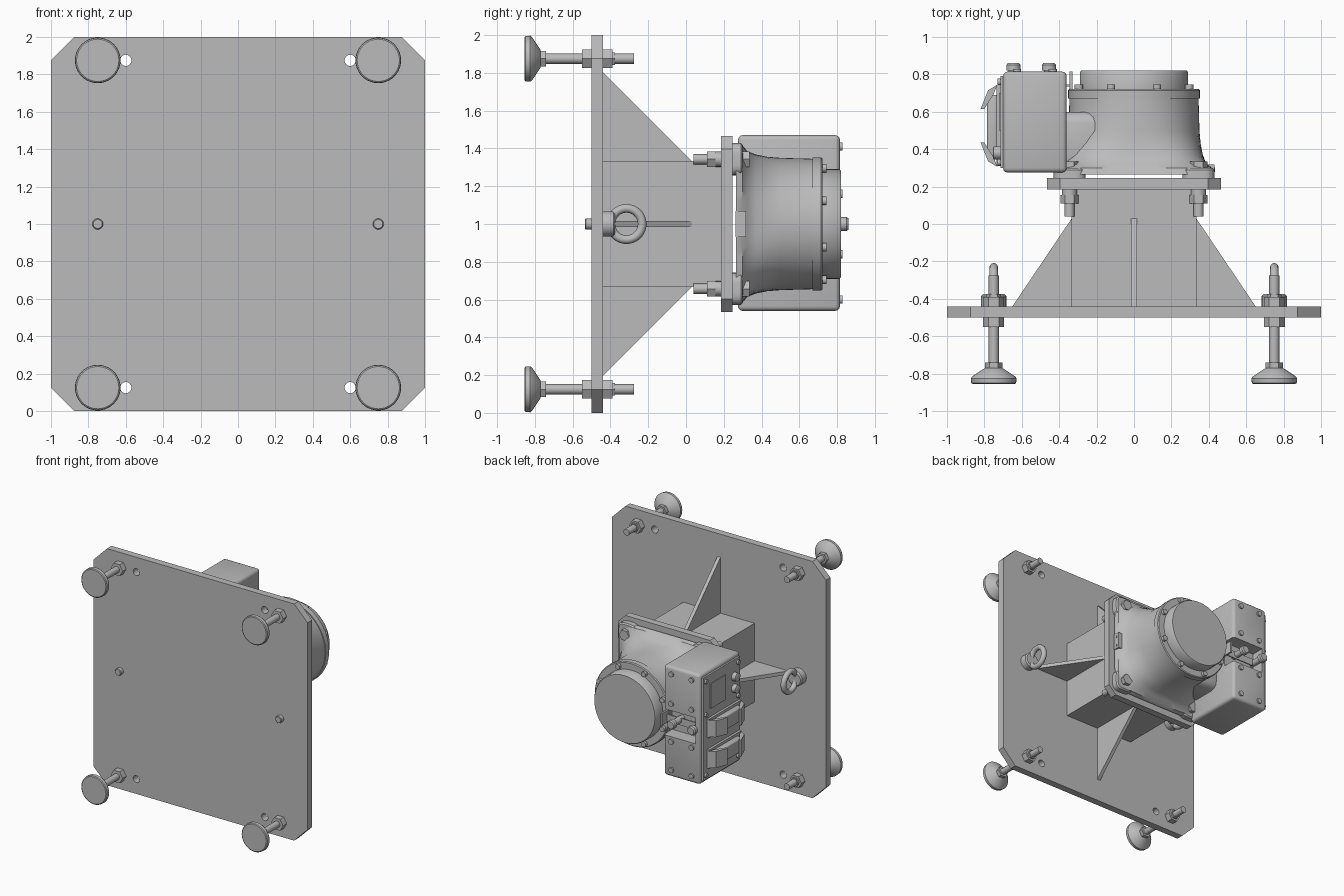
import bpy, bmesh, math
from mathutils import Vector

if "Cube" in bpy.data.objects:
    bpy.data.objects.remove(bpy.data.objects["Cube"], do_unlink=True)

grey = bpy.data.materials.new("plain_grey")
grey.use_nodes = True
grey.diffuse_color = (0.5, 0.5, 0.5, 1)
grey.node_tree.nodes["Principled BSDF"].inputs["Base Color"].default_value = (0.5, 0.5, 0.5, 1)


def finish(name, bm, smooth=True):
    bmesh.ops.recalc_face_normals(bm, faces=bm.faces)
    mesh = bpy.data.meshes.new(name)
    bm.to_mesh(mesh)
    bm.free()
    mesh.materials.append(grey)
    obj = bpy.data.objects.new(name, mesh)
    bpy.context.collection.objects.link(obj)
    bpy.ops.object.select_all(action='DESELECT')
    obj.select_set(True)
    bpy.context.view_layer.objects.active = obj
    if smooth:
        bpy.ops.object.shade_smooth_by_angle(angle=math.radians(35))
    return obj


def loft(name, rings, x=0, z=0, segs=32, axis='y', y=0):
    """Closed solid from (position, radius, squareness) rings along an axis."""
    bm = bmesh.new()
    loops = []
    for pos, radius, *power in rings:
        n = power[0] if power else 2
        loop = []
        for i in range(segs):
            a = math.tau * i / segs
            c, s = math.cos(a), math.sin(a)
            r = radius / (abs(c) ** n + abs(s) ** n) ** (1 / n)
            co = (x + r * c, pos, z + r * s) if axis == 'y' else (pos, y + r * c, z + r * s)
            loop.append(bm.verts.new(co))
        loops.append(loop)
    for a, b in zip(loops, loops[1:]):
        for i in range(segs):
            j = (i + 1) % segs
            bm.faces.new((a[i], a[j], b[j], b[i]))
    bm.faces.new(loops[0])
    bm.faces.new(loops[-1])
    return finish(name, bm)


def prism(name, pts, depth):
    """Extrude a flat polygon of 3D points by the depth vector."""
    bm = bmesh.new()
    face = bm.faces.new([bm.verts.new(p) for p in pts])
    ext = bmesh.ops.extrude_face_region(bm, geom=[face])
    bmesh.ops.translate(bm, vec=Vector(depth), verts=[v for v in ext["geom"] if isinstance(v, bmesh.types.BMVert)])
    return finish(name, bm, False)


def box(name, xr, yr, zr, bevel=0):
    pts = [(xr[0], yr[0], zr[0]), (xr[1], yr[0], zr[0]), (xr[1], yr[0], zr[1]), (xr[0], yr[0], zr[1])]
    obj = prism(name, pts, (0, yr[1] - yr[0], 0))
    if bevel:
        mod = obj.modifiers.new("rounding", 'BEVEL')
        mod.width, mod.segments = bevel, 3
        bpy.ops.object.modifier_apply(modifier=mod.name)
        bpy.ops.object.shade_smooth_by_angle(angle=math.radians(35))
    return obj


def cut(target, cutter):
    mod = target.modifiers.new("cut", 'BOOLEAN')
    mod.operation, mod.solver, mod.object = 'DIFFERENCE', 'EXACT', cutter
    bpy.context.view_layer.objects.active = target
    bpy.ops.object.modifier_apply(modifier=mod.name)
    bpy.data.objects.remove(cutter, do_unlink=True)


def chamfered(name, half, c, y0, y1):
    h, k = half, half - c
    pts = [(-k, -h), (k, -h), (h, -k), (h, k), (k, h), (-k, h), (-h, k), (-h, -k)]
    return prism(name, [(x, y0, 1 + z) for x, z in pts], (0, y1 - y0, 0))


corners = [(sx, sz) for sx in (-1, 1) for sz in (-1, 1)]

# Mounting plate with four holes
plate = chamfered("mounting_plate", 1, 0.125, -0.5, -0.44)
for sx, sz in corners:
    cut(plate, loft("hole_cutter", [(-0.6, 0.03), (-0.3, 0.03)], sx * 0.6, 1 + sz * 0.875, 24))

# Levelling feet: pad, threaded rod and nuts
for sx, sz in corners:
    x, z = sx * 0.75, 1 + sz * 0.875
    loft("foot_pad", [(-0.855, 0.113), (-0.85, 0.12), (-0.825, 0.122), (-0.815, 0.115),
                      (-0.775, 0.055), (-0.77, 0.045)], x, z, 40)
    loft("foot_rod", [(-0.78, 0.027), (-0.275, 0.027)], x, z, 20)
    for a, b, r in ((-0.775, -0.74, 0.047), (-0.55, -0.5, 0.056), (-0.44, -0.39, 0.056)):
        loft("foot_nut", [(a, r), (b, r)], x, z, 6)
    loft("foot_lock_collar", [(-0.41, 0.038), (-0.375, 0.038)], x, z, 6)

# Lifting eyes on both sides
for sx in (-1, 1):
    x = sx * 0.75
    loft("eye_base", [(-0.44, 0.067), (-0.385, 0.067), (-0.375, 0.057)], x, 1)
    loft("eye_bolt_tip", [(-0.535, 0.024), (-0.53, 0.029), (-0.49, 0.029)], x, 1, 20)
    bpy.ops.mesh.primitive_torus_add(location=(x, -0.315, 1), rotation=(0, math.pi / 2, 0), major_segments=36,
                                     minor_segments=12, major_radius=0.083, minor_radius=0.023)
    ring = bpy.context.object
    ring.name = "lifting_eye"
    ring.data.materials.append(grey)
    bpy.ops.object.shade_smooth_by_angle(angle=math.radians(35))

# Pedestal column, gussets and adapter plate
box("pedestal_column", (-0.333, 0.333), (-0.45, 0.19), (0.667, 1.333))
for s in (-1, 1):
    prism("side_gusset", [(s * 0.32, -0.44, 0.985), (s * 0.65, -0.44, 0.985), (s * 0.333, 0.03, 0.985),
                          (s * 0.32, 0.03, 0.985)], (0, 0, 0.03))
    prism("upright_gusset", [(-0.015, -0.44, 1 + s * 0.32), (-0.015, -0.44, 1 + s * 0.805),
                             (-0.015, 0.03, 1 + s * 0.333), (-0.015, 0.03, 1 + s * 0.32)], (0.03, 0, 0))
chamfered("adapter_plate", 0.466, 0.07, 0.185, 0.245)

# Corner pads and bolts
for sx, sz in corners:
    x, z = sx * 0.345, 1 + sz * 0.343
    loft("base_pad", [(0.24, 0.085, 4), (0.29, 0.085, 4), (0.3, 0.075, 4)], x, z)
    loft("bolt_shank", [(0.04, 0.027), (0.3, 0.027)], x, z, 20)
    loft("bolt_nut", [(0.11, 0.047), (0.155, 0.047)], x, z, 6)
    loft("bolt_washer", [(0.155, 0.04), (0.185, 0.04)], x, z, 20)
    loft("bolt_head", [(0.295, 0.047), (0.335, 0.047)], x, z, 6)

# Drive housing: square foot flaring into a round barrel, ring and cap
loft("drive_housing", [(0.265, 0.425, 8), (0.3, 0.415, 7), (0.325, 0.385, 4.5), (0.37, 0.368, 3.2),
                       (0.43, 0.356, 2.5), (0.5, 0.35), (0.675, 0.345)], 0, 1, 64)
loft("housing_ring", [(0.67, 0.352), (0.715, 0.352), (0.722, 0.345)], 0, 1, 64)
loft("end_cap", [(0.71, 0.29), (0.81, 0.29), (0.82, 0.283)], 0, 1, 64)
for i in range(8):
    a = math.tau * (i + 0.5) / 8
    loft("ring_screw", [(0.67, 0.022), (0.745, 0.022)], 0.32 * math.cos(a), 1 + 0.32 * math.sin(a), 16)
side_tab = box("side_tab", (0.37, 0.43), (0.262, 0.318), (0.93, 1.07))
for z in (0.96, 1.04):
    loft("tab_screw", [(0.42, 0.012), (0.434, 0.012)], z=z, y=0.29, segs=12, axis='x')

# Connector housing beside the drive, recessed in the middle
housing = box("connector_housing", (-0.7, -0.36), (0.275, 0.815), (0.54, 1.47), 0.025)
cut(housing, box("recess_cutter", (-0.66, -0.2), (0.7, 0.9), (0.88, 1.1)))
box("housing_bridge", (-0.42, -0.12), (0.295, 0.6), (0.72, 1.28), 0.06)
for x in (-0.645, -0.455):
    loft("recess_stud", [(0.69, 0.026), (0.82, 0.026), (0.82, 0.038), (0.85, 0.038), (0.86, 0.03)], x, 1, 20)
    for z in (0.6, 0.84, 1.16, 1.41):
        loft("cover_screw", [(0.81, 0.022), (0.828, 0.022)], x + 0.02, z, 16)
box("lever_plate", (-0.62, -0.34), (0.735, 0.745), (0.96, 1.02))
box("cap_bracket", (-0.345, -0.33), (0.7, 0.815), (0.95, 1.05))

# Connector panel with two latched plugs and small sockets
box("connector_panel", (-0.715, -0.69), (0.3, 0.79), (0.57, 1.44))
for z in (0.74, 1.0):
    box("plug_base", (-0.735, -0.71), (0.31, 0.74), (z - 0.08, z + 0.08))
    box("plug_body", (-0.785, -0.73), (0.36, 0.69), (z - 0.06, z + 0.06), 0.012)
    for s in (-1, 1):
        y = 0.525 + s * 0.17
        prism("latch", [(-0.73, y + s * 0.05, z - 0.07), (-0.78, y + s * 0.02, z - 0.07),
                        (-0.82, y - s * 0.08, z - 0.07), (-0.8, y - s * 0.08, z - 0.07),
                        (-0.75, y, z - 0.07)], (0, 0, 0.14))
for z in (1.2, 1.3):
    loft("small_socket", [(-0.71, 0.035), (-0.75, 0.035), (-0.755, 0.025)], z=z, y=0.38, segs=20, axis='x')
box("label_plate", (-0.722, -0.71), (0.5, 0.7), (1.15, 1.36))
for y in (0.33, 0.76):
    for z in (0.61, 1.12, 1.4):
        loft("panel_screw", [(-0.71, 0.018), (-0.73, 0.018)], z=z, y=y, segs=16, axis='x')
